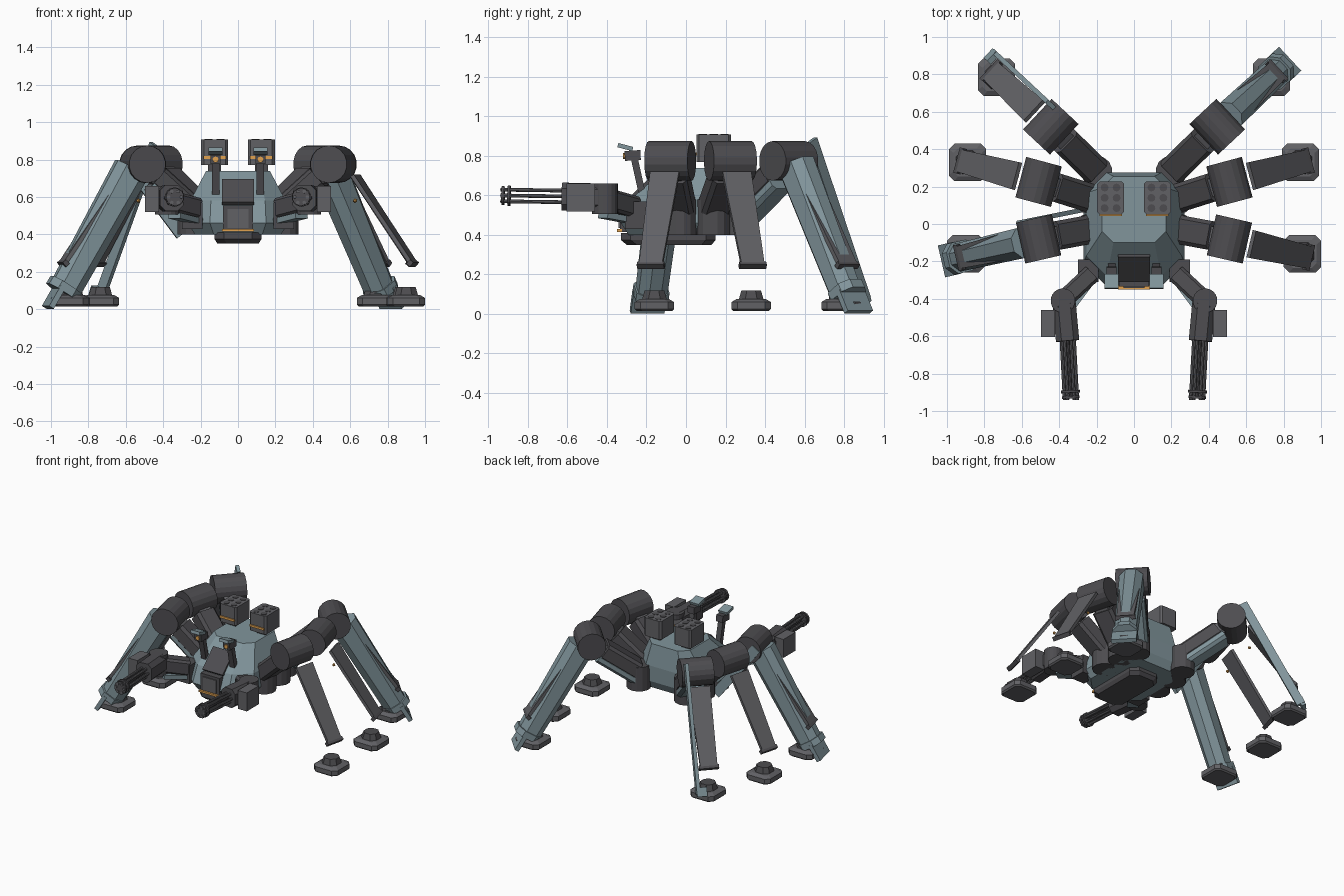
import bpy, bmesh, math
from mathutils import Vector, Matrix

if "Cube" in bpy.data.objects:
    bpy.data.objects.remove(bpy.data.objects["Cube"])

def mat(name, c):
    m = bpy.data.materials.new(name)
    m.diffuse_color = (*c, 1)
    m.use_nodes = True
    m.node_tree.nodes["Principled BSDF"].inputs["Base Color"].default_value = m.diffuse_color
    return m

BLUE = mat("steel_blue", (0.22, 0.30, 0.33))
DARK = mat("dark_grey", (0.075, 0.073, 0.08))
MID = mat("mid_grey", (0.12, 0.12, 0.13))
AMBER = mat("amber", (0.75, 0.36, 0.08))

def finish(name, bm, m):
    bmesh.ops.recalc_face_normals(bm, faces=bm.faces)
    me = bpy.data.meshes.new(name)
    bm.to_mesh(me)
    bm.free()
    me.materials.append(m)
    ob = bpy.data.objects.new(name, me)
    bpy.context.collection.objects.link(ob)
    return ob

def loft(name, rings, m):
    bm = bmesh.new()
    vs = [[bm.verts.new(p) for p in r] for r in rings]
    n = len(vs[0])
    for a, b in zip(vs, vs[1:]):
        for i in range(n):
            bm.faces.new((a[i], a[(i + 1) % n], b[(i + 1) % n], b[i]))
    bm.faces.new(vs[0])
    bm.faces.new(vs[-1])
    return finish(name, bm, m)

def octo(hx, hy, c):
    if c <= 0:
        return [(hx, -hy), (hx, hy), (-hx, hy), (-hx, -hy)]
    return [(hx, c - hy), (hx, hy - c), (hx - c, hy), (c - hx, hy),
            (-hx, hy - c), (-hx, c - hy), (c - hx, -hy), (hx - c, -hy)]

def beam(name, p0, p1, w, h, m, c=0.0, w1=None, h1=None):
    """Bar from p0 to p1: w is the level width, h the other depth, c the corner cut."""
    p0, p1 = Vector(p0), Vector(p1)
    d = (p1 - p0).normalized()
    s = d.cross(Vector((0, 0, 1)))
    s = s.normalized() if s.length > 1e-4 else Vector((1, 0, 0))
    u = s.cross(d)
    rings = []
    for p, a, b in ((p0, w, h), (p1, w1 or w, h1 or h)):
        rings.append([p + s * x + u * y for x, y in octo(a / 2, b / 2, c)])
    return loft(name, rings, m)

def tube(name, p0, p1, r, m, n=16):
    p0, p1 = Vector(p0), Vector(p1)
    d = p1 - p0
    bm = bmesh.new()
    bmesh.ops.create_cone(bm, cap_ends=True, segments=n, radius1=r, radius2=r, depth=d.length,
                          matrix=Matrix.Translation((p0 + p1) / 2) @ d.to_track_quat('Z', 'Y').to_matrix().to_4x4())
    ob = finish(name, bm, m)
    return ob

def stack(name, levels, m, cx=0.0, cy=0.0):
    """Octagon slices: (z, half x, y min, y max, corner)."""
    rings = []
    for z, hx, y0, y1, c in levels:
        rings.append([(cx + x, cy + y + (y0 + y1) / 2, z) for x, y in octo(hx, (y1 - y0) / 2, c)])
    return loft(name, rings, m)

# hull and belly plate
stack("hull", [(0.40, 0.23, -0.29, 0.24, 0.10), (0.46, 0.27, -0.33, 0.27, 0.12),
               (0.58, 0.255, -0.28, 0.275, 0.11), (0.74, 0.17, -0.10, 0.255, 0.06)], BLUE)
stack("belly_plate", [(0.35, 0.11, -0.30, 0.13, 0.05), (0.375, 0.125, -0.33, 0.15, 0.05),
                      (0.41, 0.125, -0.33, 0.15, 0.05)], DARK)
# front intake
beam("nose_block", (0, -0.20, 0.485), (0, -0.335, 0.485), 0.16, 0.14, DARK)
beam("nose_panel", (0, -0.335, 0.485), (0, -0.342, 0.485), 0.11, 0.10, MID)
beam("nose_light", (0, -0.325, 0.422), (0, -0.35, 0.422), 0.17, 0.014, AMBER)
beam("brow_panel", (0, -0.17, 0.69), (0, -0.30, 0.565), 0.17, 0.02, DARK)

# legs: knee, heading, foot
LEGS = {"front": ((0.51, -0.08), -13, (0.90, -0.16), (0.24, -0.03)),
        "middle": ((0.51, 0.225), 15, (0.89, 0.33), (0.24, 0.14)),
        "back": ((0.445, 0.52), 43, (0.735, 0.785), (0.20, 0.28))}
FULL = {("front", -1), ("back", 1)}

for side, sn in ((-1, "left"), (1, "right")):
    for row, (knee, ang, foot, hip) in LEGS.items():
        n = f"{sn}_{row}_"
        a = math.radians(ang)
        rd = Vector((side * math.cos(a), math.sin(a), 0))
        lat = Vector((-side * math.sin(a), math.cos(a), 0))
        k = Vector((side * knee[0], knee[1], 0))
        hp = Vector((side * hip[0], hip[1], 0))

        def P(r, z, l=0.0):
            return k + rd * r + lat * l + Vector((0, 0, z))

        # hip and thigh
        tube(n + "hip", hp + Vector((0, 0, 0.40)), hp + Vector((0, 0, 0.58)), 0.085, DARK, 14)
        h0, k0 = hp + Vector((0, 0, 0.53)), P(0, 0.775)
        beam(n + "thigh_core", h0, k0, 0.10, 0.09, MID)
        beam(n + "thigh", h0.lerp(k0, 0.05), h0.lerp(k0, 0.72), 0.155, 0.12, DARK, 0.02)
        if row == "back" or (row, side) in FULL:
            dn = Vector((0, 0, -0.075))
            beam(n + "thigh_armour", h0.lerp(k0, 0.0) + dn, h0.lerp(k0, 0.85) + dn, 0.15, 0.07, BLUE, 0.02)
        # knee drum
        tube(n + "knee", P(0, 0.775, -0.112), P(0, 0.775, 0.112), 0.10, DARK, 18)
        # shin cover plate with bottom lip, marker light
        beam(n + "shin_cover", P(0.12, 0.715), P(0.435, 0.25), 0.15, 0.022, MID, 0, 0.12)
        beam(n + "shin_cover_lip", P(0.425, 0.255), P(0.445, 0.238), 0.14, 0.03, DARK)
        bm = bmesh.new()
        bmesh.ops.create_icosphere(bm, subdivisions=1, radius=0.012, matrix=Matrix.Translation(P(0.12, 0.58)))
        finish(n + "marker_light", bm, AMBER)
        # armoured shin
        if (row, side) in FULL:
            beam(n + "shin", P(0.06, 0.75), P(0.435, 0.09), 0.165, 0.19, BLUE, 0.045, 0.15, 0.165)
            beam(n + "shin_heel", P(0.455, 0.12), P(0.52, 0.01), 0.175, 0.03, BLUE)
            beam(n + "shin_collar", P(0.42, 0.13), P(0.445, 0.09), 0.17, 0.18, BLUE, 0.045)
        elif row == "back":
            beam(n + "shin_rail", P(0.08, 0.88, 0.085), P(0.48, 0.07, 0.085), 0.025, 0.06, BLUE)
            beam(n + "shin_rail_heel", P(0.475, 0.12, 0.06), P(0.50, 0.06, 0.06), 0.07, 0.03, BLUE)
        # foot
        fx, fy = side * foot[0], foot[1]
        stack(n + "foot", [(0.015, 0.09, -0.09, 0.09, 0.03), (0.025, 0.1, -0.1, 0.1, 0.03),
                           (0.06, 0.1, -0.1, 0.1, 0.03), (0.075, 0.075, -0.075, 0.075, 0.025)], MID, fx, fy)
        stack(n + "ankle", [(0.075, 0.062, -0.062, 0.062, 0.032), (0.118, 0.05, -0.05, 0.05, 0.028)],
              DARK, fx, fy)

    # gun arm: shoulder, link, elbow, housing
    n = sn + "_gun_"
    def S(x, y, z):
        return Vector((side * x, y, z))
    beam(n + "shoulder", S(0.245, -0.19, 0.50), S(0.245, -0.31, 0.50), 0.11, 0.14, DARK)
    beam(n + "arm", S(0.23, -0.27, 0.54), S(0.38, -0.41, 0.58), 0.10, 0.11, DARK, 0.015)
    beam(n + "arm_guard", S(0.22, -0.26, 0.47), S(0.34, -0.42, 0.50), 0.08, 0.03, BLUE)
    tube(n + "elbow", S(0.38, -0.41, 0.505), S(0.38, -0.41, 0.66), 0.066, DARK, 18)
    beam(n + "housing", S(0.375, -0.41, 0.59), S(0.355, -0.625, 0.595), 0.125, 0.14, DARK, 0.03)
    beam(n + "ammo_box", S(0.46, -0.46, 0.59), S(0.46, -0.605, 0.59), 0.075, 0.14, MID)
    # barrel cluster
    g0, g1 = S(0.355, -0.60, 0.595), S(0.337, -0.94, 0.60)
    for i in range(6):
        t = i * math.pi / 3
        o = Vector((0.034 * math.cos(t), 0, 0.034 * math.sin(t)))
        tube(f"{n}barrel_{i + 1}", g0 + o, g1 + o, 0.0095, MID, 8)
    tube(n + "spindle", g0, g0.lerp(g1, 0.96), 0.009, DARK, 8)
    tube(n + "barrel_ring", g0.lerp(g1, 0.85), g0.lerp(g1, 0.89), 0.052, DARK, 14)
    tube(n + "muzzle_ring", g0.lerp(g1, 0.94), g0.lerp(g1, 0.98), 0.048, DARK, 14)

    # launcher pod with six tubes
    n = sn + "_pod_"
    beam(n + "mount", S(0.125, 0.14, 0.66), S(0.125, 0.14, 0.79), 0.07, 0.08, DARK)
    stack(n + "case", [(0.77, 0.072, -0.088, 0.088, 0.014), (0.908, 0.072, -0.088, 0.088, 0.014)],
          MID, side * 0.125, 0.14)
    for i in range(6):
        p = S(0.125 + (0.032 if i % 2 else -0.032), 0.085 + 0.055 * (i // 2), 0.90)
        tube(f"{n}tube_{i + 1}", p, p + Vector((0, 0, 0.011)), 0.021, DARK, 12)
    beam(n + "light", S(0.125, 0.06, 0.81), S(0.125, 0.044, 0.81), 0.12, 0.016, AMBER)

    # sensor stalk
    n = sn + "_sensor_"
    beam(n + "stalk", S(0.12, -0.22, 0.60), S(0.12, -0.262, 0.79), 0.04, 0.035, DARK)
    beam(n + "head", S(0.12, -0.23, 0.805), S(0.12, -0.31, 0.80), 0.055, 0.05, DARK)
    tube(n + "eye", S(0.12, -0.30, 0.80), S(0.12, -0.318, 0.80), 0.016, AMBER, 10)
    beam(n + "hood", S(0.12, -0.27, 0.835), S(0.12, -0.345, 0.855), 0.075, 0.022, BLUE)

# side plate on the left front thigh
beam("left_front_thigh_rail", (-0.30, 0.07, 0.40), (-0.60, 0.01, 0.80), 0.025, 0.07, BLUE)
